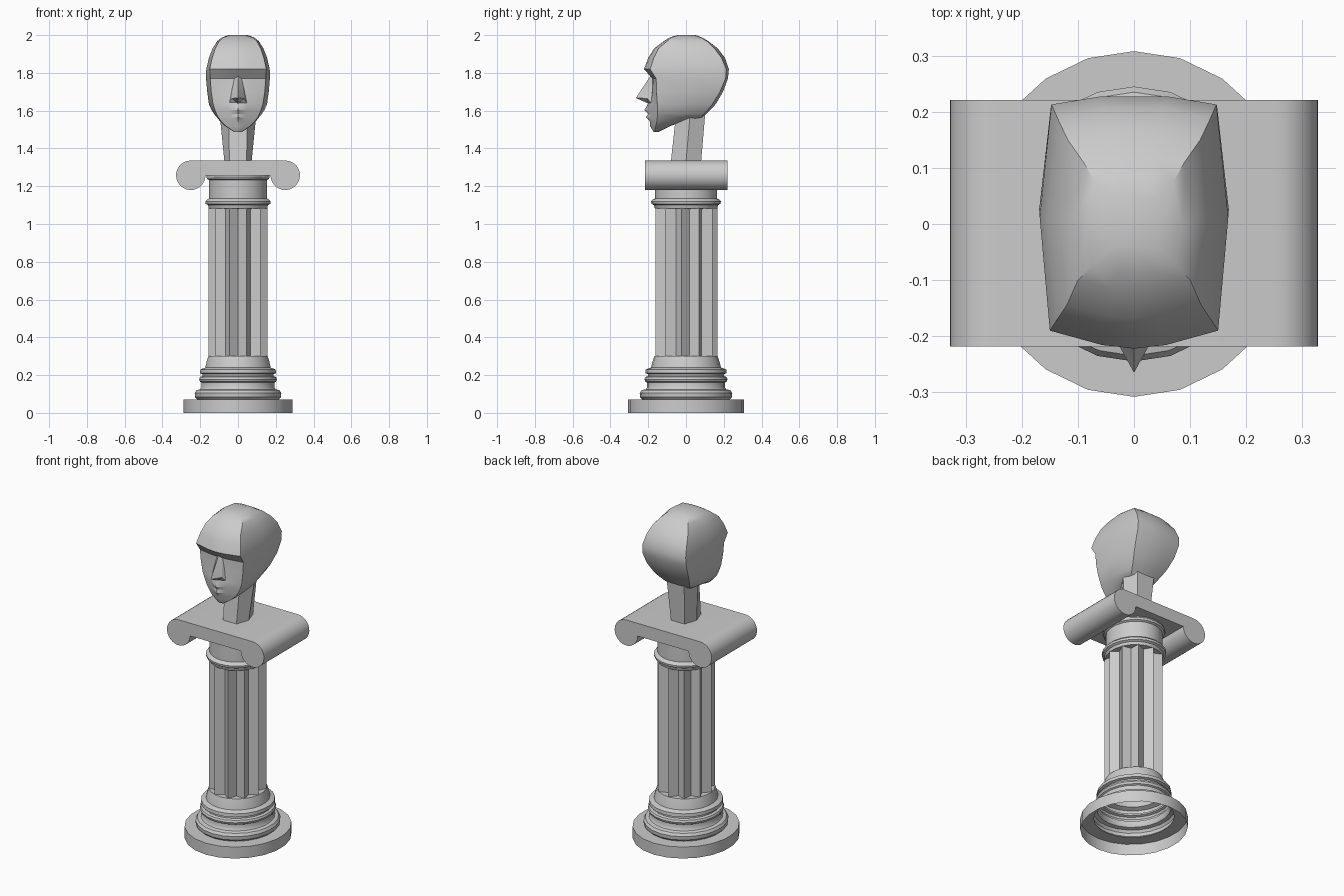
import bpy, bmesh, math

if "Cube" in bpy.data.objects:
    bpy.data.objects.remove(bpy.data.objects["Cube"])

SIDES = 22          # facets around the column
SQUASH = 0.945      # column is slightly narrower in x

stone = bpy.data.materials.new("grey_stone")
stone.diffuse_color = (0.6, 0.6, 0.6, 1)
stone.use_nodes = True
stone.node_tree.nodes["Principled BSDF"].inputs["Base Color"].default_value = stone.diffuse_color


def finish(name, bm, angle=35):
    bmesh.ops.recalc_face_normals(bm, faces=bm.faces)
    me = bpy.data.meshes.new(name)
    bm.to_mesh(me)
    bm.free()
    me.materials.append(stone)
    ob = bpy.data.objects.new(name, me)
    bpy.context.collection.objects.link(ob)
    bpy.ops.object.select_all(action='DESELECT')
    ob.select_set(True)
    bpy.context.view_layer.objects.active = ob
    bpy.ops.object.shade_smooth_by_angle(angle=math.radians(angle))
    return ob


def loft(name, rings, cap_start=False, cap_end=False, angle=35):
    """Skin closed rings of equal point count."""
    bm = bmesh.new()
    vs = [[bm.verts.new(p) for p in ring] for ring in rings]
    n = len(vs[0])
    for a, b in zip(vs, vs[1:]):
        for i in range(n):
            j = (i + 1) % n
            bm.faces.new((a[i], a[j], b[j], b[i]))
    if cap_start:
        bm.faces.new(vs[0][::-1])
    if cap_end:
        bm.faces.new(vs[-1])
    return finish(name, bm, angle)


def circle(r, z, r_inner=None):
    """Ring starting at the front; odd/even radii may differ for flutes."""
    pts = []
    for i in range(SIDES):
        a = 2 * math.pi * i / SIDES
        rr = r_inner if (r_inner and i % 2 == 0) else r
        pts.append((SQUASH * rr * math.sin(a), -rr * math.cos(a), z))
    return pts


# Moulded base, open underneath
base = [(.308, 0), (.308, .07), (.23, .07), (.243, .083), (.245, .105), (.235, .12),
        (.213, .125), (.206, .135), (.206, .16), (.215, .165), (.22, .178), (.215, .19),
        (.2, .195), (.2, .205), (.215, .21), (.213, .23), (.185, .24), (.178, .27),
        (.168, .30), (.11, .30)]
loft("column_base", [circle(r, z) for r, z in base])

# Fluted shaft
loft("column_shaft", [circle(.168, z, .127) for z in (.30, 1.085)], angle=15)

# Collar rings and neck of the column
collar = [(.12, 1.08), (.165, 1.083), (.17, 1.1), (.183, 1.107), (.185, 1.12),
          (.175, 1.13), (.164, 1.135), (.164, 1.232), (.175, 1.238), (.179, 1.25),
          (.174, 1.265)]
loft("column_collar", [circle(r, z) for r, z in collar])

# Scroll capital: slab profile with a round roll at each end, extruded in y
R, CX, CZ = .078, .25, 1.258
right = [(CX + R * math.cos(a), CZ + R * math.sin(a))
         for a in (math.pi / 2 - 1.5 * math.pi * i / 20 for i in range(21))]
outline = right + [(-x, z) for x, z in reversed(right)]
loft("scroll_capital", [[(x, y, z) for x, z in outline] for y in (-.218, .221)],
     True, True)

# Neck of the bust: six-sided taper
neck = [((.045, -.08, 1.33), (.072, 0, 1.33), (.045, .08, 1.33)),
        ((.05, -.055, 1.56), (.095, .02, 1.56), (.06, .103, 1.60))]
loft("bust_neck", [list(h) + [(-x, y, z) for x, y, z in reversed(h)] for h in neck],
     True, True, 25)

# Head rows: z, front y, front corner x, y, side x, back corner x, y, back y, lip push
rows = [
    (2.00, -.045, .04, -.04, .05, .04, .045, .05, 0),
    (1.988, -.085, .075, -.075, .085, .07, .075, .085, 0),
    (1.968, -.118, .1, -.1, .11, .09, .11, .118, 0),
    (1.93, -.168, .12, -.145, .134, .118, .15, .168, 0),
    (1.88, -.2, .137, -.17, .154, .136, .188, .206, 0),
    (1.82, -.222, .15, -.19, .168, .147, .213, .227, 0),
    (1.77, -.178, .147, -.158, .169, .148, .21, .222, 0),
    (1.70, -.182, .142, -.156, .163, .14, .18, .196, 0),
    (1.635, -.194, .132, -.152, .154, .12, .14, .158, -.008),
    (1.603, -.196, .122, -.15, .14, .105, .115, .128, -.024),
    (1.583, -.195, .114, -.15, .127, .095, .095, .108, -.006),
    (1.565, -.193, .105, -.152, .112, .085, .08, .09, -.02),
    (1.545, -.19, .09, -.154, .096, .07, -.02, -.01, -.002),
    (1.52, -.188, .066, -.16, .07, .05, -.09, -.08, -.003),
    (1.488, -.172, .02, -.165, .022, .018, -.148, -.145, 0),
]
head = []
for z, yf, wf, ycf, wm, wb, ycb, yb, lip in rows:
    half = [(wf * .38, yf + (ycf - yf) * .2), (wf, ycf), (wm, (ycf + ycb) / 2),
            (wb, ycb), (wb * .42, yb)]
    ring = [(0, yf + lip)] + half + [(0, yb)] + [(-x, y) for x, y in reversed(half)]
    head.append([(x, y, z) for x, y in ring])
loft("head", head, True, True, 32)

# Wedge nose with small wings
bm = bmesh.new()
bridge = bm.verts.new((0, -.188, 1.785))
tip = bm.verts.new((0, -.265, 1.667))
root = bm.verts.new((0, -.198, 1.637))
for s in (1, -1):
    brow = bm.verts.new((.018 * s, -.17, 1.785))
    wing = bm.verts.new((.033 * s, -.205, 1.665))
    foot = bm.verts.new((.05 * s, -.18, 1.635))
    for f in ((bridge, tip, wing), (bridge, wing, brow), (brow, wing, foot),
              (tip, root, wing), (wing, root, foot)):
        bm.faces.new(f)
finish("nose", bm, 20)
